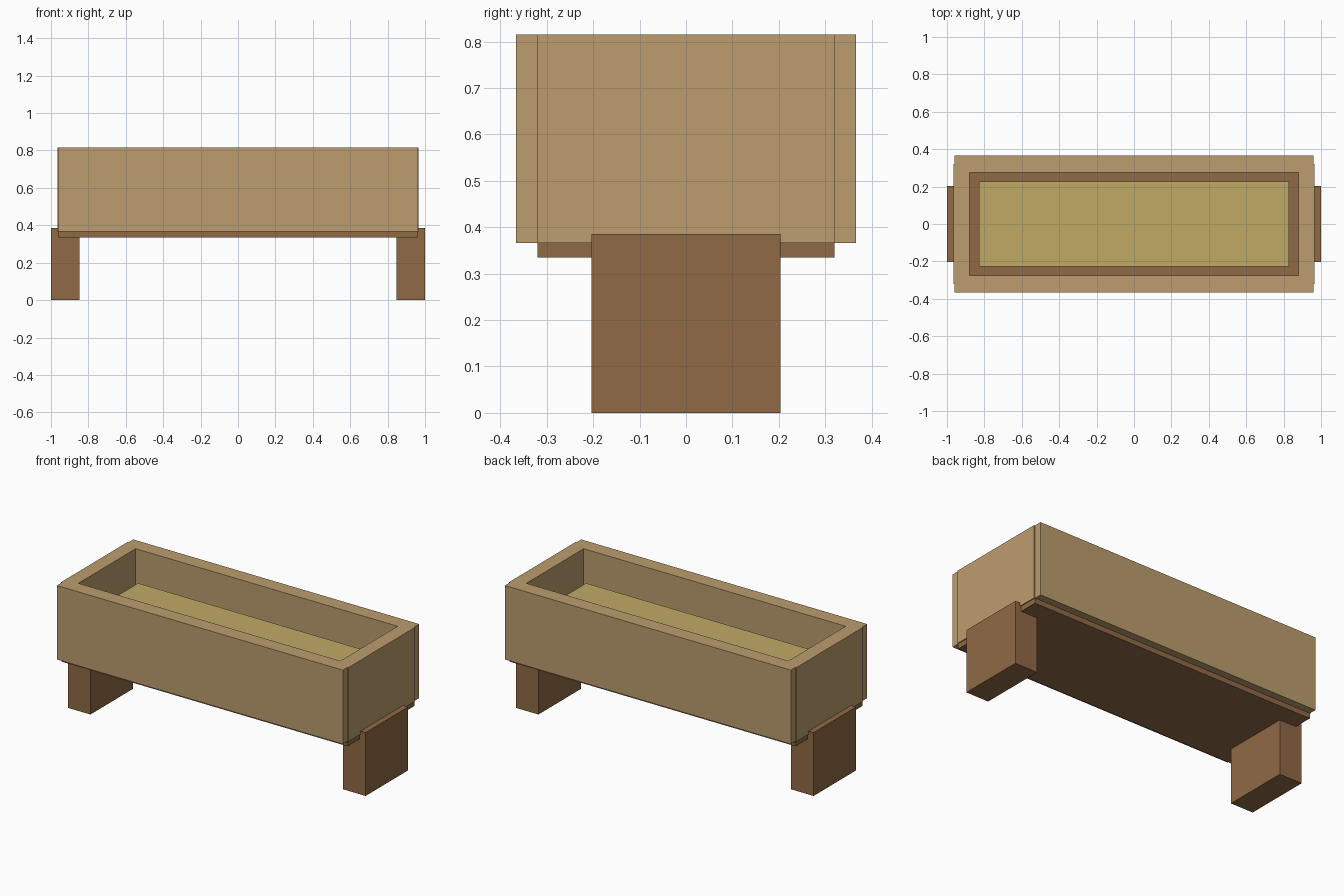
import bpy

cube = bpy.data.objects.get("Cube")
if cube:
    bpy.data.objects.remove(cube, do_unlink=True)


def material(name, color):
    m = bpy.data.materials.new(name)
    m.use_nodes = True
    m.diffuse_color = (*color, 1)
    bsdf = next(n for n in m.node_tree.nodes if n.type == "BSDF_PRINCIPLED")
    bsdf.inputs["Base Color"].default_value = (*color, 1)
    return m


light_wood = material("light_wood", (0.503, 0.337, 0.156))
dark_wood = material("dark_wood", (0.283, 0.144, 0.060))
straw = material("straw", (0.527, 0.402, 0.130))


def box(name, x, y, z, mat):
    """Box from (low, high) ranges along each axis."""
    ranges = (x, y, z)
    bpy.ops.mesh.primitive_cube_add(size=1)
    obj = bpy.context.object
    obj.name = name
    for v in obj.data.vertices:
        v.co = [(lo + hi) / 2 + c * (hi - lo) for c, (lo, hi) in zip(v.co, ranges)]
    obj.data.materials.append(mat)
    return obj


def span(half):
    return (-half, half)


def side_range(sign, inner, outer):
    return tuple(sorted((sign * inner, sign * outer)))


wall_z = (0.366, 0.815)

# Bottom board and the filling standing on it
box("bottom_board", span(0.96), span(0.32), (0.335, 0.41), dark_wood)
box("filling", span(0.83), span(0.228), (0.40, 0.637), straw)

# Long side walls
for sign, name in ((-1, "front_wall"), (1, "back_wall")):
    box(name, span(0.96), side_range(sign, 0.275, 0.366), wall_z, light_wood)

# End walls stand slightly proud of the side walls; each has a block leg
for sign, side in ((-1, "right"), (1, "left")):
    box(side + "_end_wall", side_range(sign, 0.88, 0.966), span(0.32), wall_z, light_wood)
    box(side + "_leg", side_range(sign, 0.848, 1.0), span(0.204), (0, 0.385), dark_wood)
